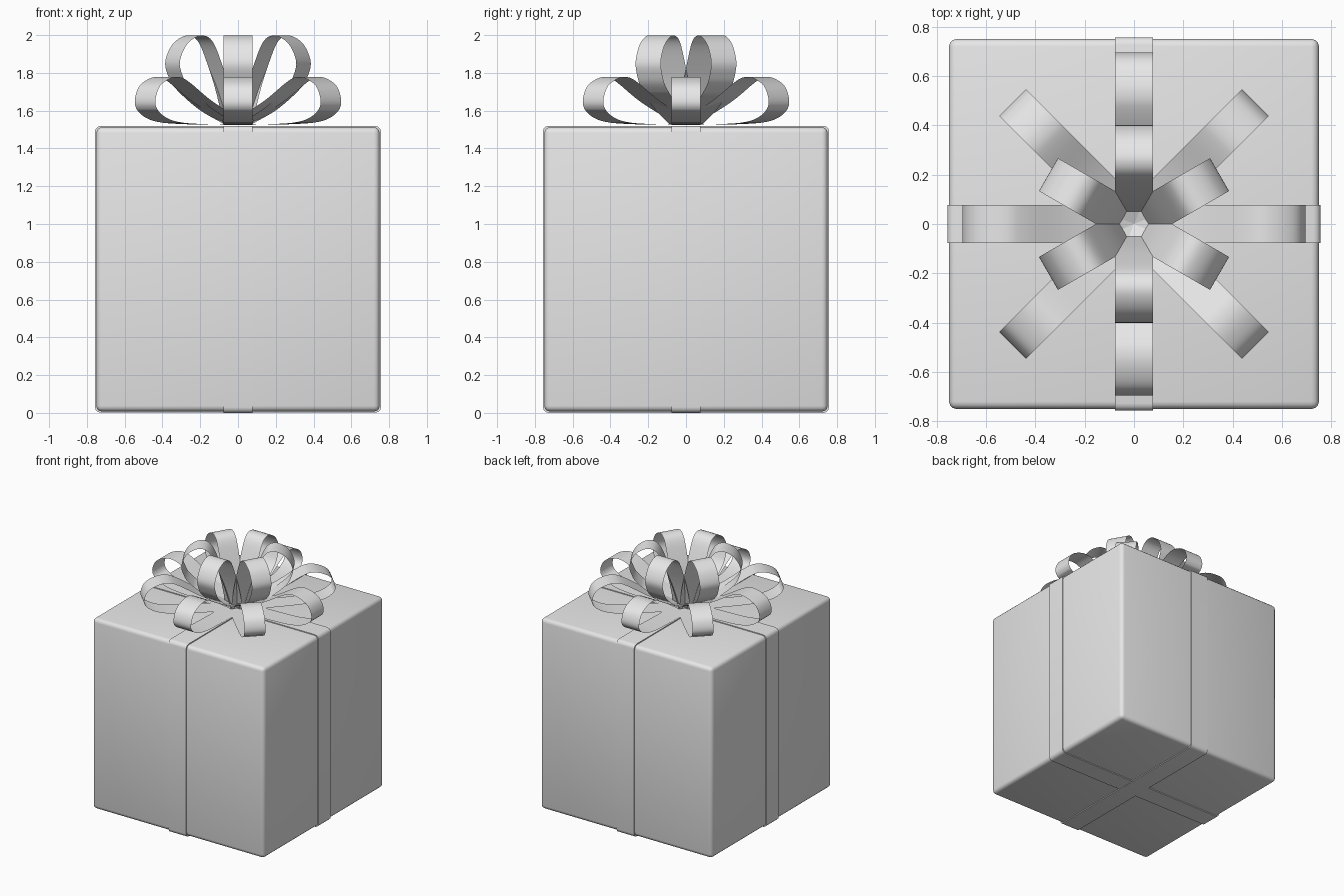
import bpy
import bmesh
import math
from mathutils import Matrix, Vector

cube = bpy.data.objects.get("Cube")
if cube:
    bpy.data.objects.remove(cube, do_unlink=True)

GREY = (0.8, 0.8, 0.8, 1.0)
mat = bpy.data.materials.new("plain grey")
mat.use_nodes = True
mat.diffuse_color = GREY
mat.node_tree.nodes["Principled BSDF"].inputs["Base Color"].default_value = GREY

RIBBON = 0.154   # ribbon width
MID = 0.76       # height of the box centre


def finish(bm, name):
    """Turn a bmesh into a smooth-shaded object."""
    bmesh.ops.recalc_face_normals(bm, faces=bm.faces)
    mesh = bpy.data.meshes.new(name)
    bm.to_mesh(mesh)
    bm.free()
    mesh.materials.append(mat)
    obj = bpy.data.objects.new(name, mesh)
    bpy.context.collection.objects.link(obj)
    bpy.ops.object.select_all(action="DESELECT")
    obj.select_set(True)
    bpy.context.view_layer.objects.active = obj
    bpy.ops.object.shade_smooth_by_angle(angle=math.radians(40))
    return obj


def block(name, size, axis=None):
    """Rounded block; with an axis, only edges along that axis are rounded."""
    bm = bmesh.new()
    bmesh.ops.create_cube(bm, size=1.0)
    bmesh.ops.scale(bm, vec=size, verts=bm.verts)
    edges = [e for e in bm.edges if axis is None
             or abs((e.verts[0].co - e.verts[1].co)[axis]) > 0.01]
    bmesh.ops.bevel(bm, geom=edges, offset=0.03, segments=3,
                    profile=0.5, affect="EDGES")
    bmesh.ops.translate(bm, vec=(0, 0, MID), verts=bm.verts)
    return finish(bm, name)


def smooth_path(points, steps=5):
    """Catmull-Rom curve through the profile points."""
    p = [Vector(q) for q in points]
    p = [2 * p[0] - p[1]] + p + [2 * p[-1] - p[-2]]
    out = []
    for a, b, c, d in zip(p, p[1:], p[2:], p[3:]):
        for i in range(steps):
            t = i / steps
            out.append(0.5 * (2 * b + (c - a) * t
                              + (2 * a - 5 * b + 4 * c - d) * t ** 2
                              + (3 * b - a - 3 * c + d) * t ** 3))
    return out + [p[-2]]


def ribbon_loop(name, points, angle):
    """Thin strip swept along a (radius, height) profile, turned about z."""
    bm = bmesh.new()
    rows = [[bm.verts.new((q.x, side * RIBBON / 2, q.y)) for side in (-1, 1)]
            for q in smooth_path(points)]
    for a, b in zip(rows, rows[1:]):
        bm.faces.new((a[0], a[1], b[1], b[0]))
    bmesh.ops.solidify(bm, geom=bm.faces[:], thickness=0.003)
    bmesh.ops.rotate(bm, matrix=Matrix.Rotation(math.radians(angle), 3, "Z"),
                     verts=bm.verts)
    return finish(bm, name)


# Box and the two bands wrapped around it
block("gift_box", (1.5, 1.5, 1.505))
block("band_front_to_back", (RIBBON, 1.514, 1.52), axis=0)
block("band_side_to_side", (1.514, RIBBON, 1.518), axis=1)

# Bow: wide low loops below, upright loops above
low = [(0.0, 1.525), (0.3, 1.528), (0.52, 1.54), (0.64, 1.575), (0.695, 1.635),
       (0.67, 1.72), (0.6, 1.765), (0.52, 1.778), (0.44, 1.75), (0.26, 1.645),
       (0.0, 1.53)]
high = [(0.045, 1.53), (0.2, 1.61), (0.34, 1.72), (0.385, 1.79), (0.4, 1.86),
        (0.365, 1.94), (0.31, 1.985), (0.25, 1.997), (0.195, 1.96),
        (0.14, 1.84), (0.09, 1.7), (0.045, 1.53)]
for i in range(8):
    ribbon_loop(f"lower_bow_loop_{i + 1}", low, 45 * i)
for i in range(6):
    ribbon_loop(f"upper_bow_loop_{i + 1}", high, 30 + 60 * i)
